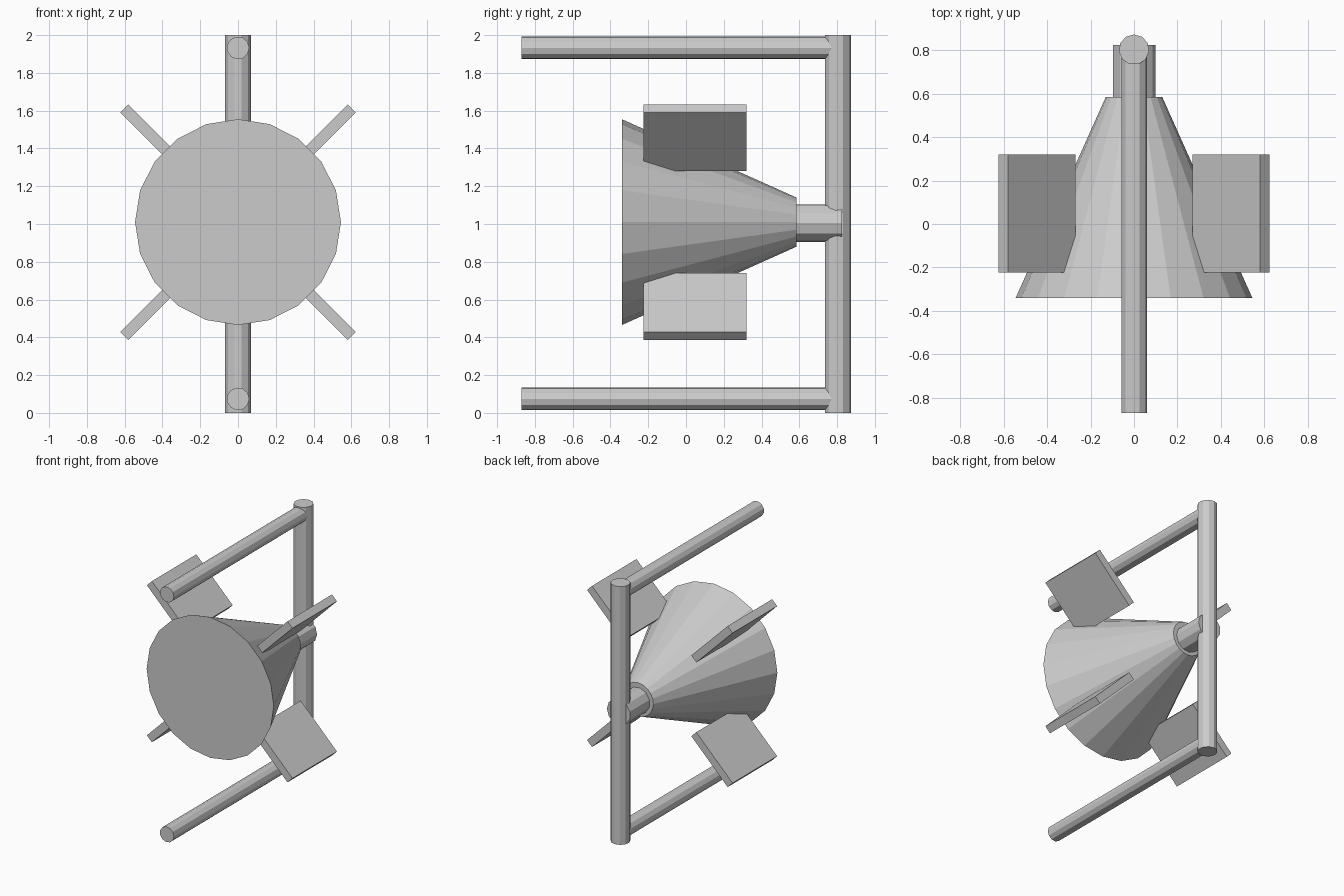
import bpy
from math import pi, cos, sin
from mathutils import Matrix, Vector

if "Cube" in bpy.data.objects:
    bpy.data.objects.remove(bpy.data.objects["Cube"])


def prism(name, sides, r1, r2, start, end, ref):
    """Closed flat-sided cone/cylinder from start to end, with a vertex pointing along ref."""
    a, b, u = Vector(start), Vector(end), Vector(ref)
    v = (b - a).normalized().cross(u)
    verts = []
    for centre, r in ((a, r1), (b, r2)):
        for i in range(sides):
            t = 2 * pi * i / sides
            verts.append(centre + (u * cos(t) + v * sin(t)) * r)
    faces = [(i, (i + 1) % sides, sides + (i + 1) % sides, sides + i) for i in range(sides)]
    faces += [tuple(reversed(range(sides))), tuple(range(sides, 2 * sides))]
    mesh = bpy.data.meshes.new(name)
    mesh.from_pydata(verts, [], faces)
    ob = bpy.data.objects.new(name, mesh)
    bpy.context.collection.objects.link(ob)
    return ob


X, Y, Z = (1, 0, 0), (0, 1, 0), (0, 0, 1)

# Upright pole and the two arms reaching forward
prism("upright_pole", 11, 0.07, 0.07, (0, 0.803, 0), (0, 0.803, 2), Y)
for name, z in (("upper_arm", 1.932), ("lower_arm", 0.074)):
    prism(name, 11, 0.06, 0.06, (0, -0.87, z), (0, 0.8, z), X)

# Cone body and the neck joining it to the pole
prism("cone_body", 20, 0.545, 0.13, (0, -0.34, 1.01), (0, 0.585, 1.01), Z)
prism("neck", 11, 0.1, 0.1, (0, 0.55, 1.005), (0, 0.825, 1.005), X)

# Four diagonal fins around the cone
for i in range(4):
    rot = Matrix.Rotation(pi / 4 + i * pi / 2, 4, 'Y')
    bpy.ops.mesh.primitive_cube_add(size=1)
    fin = bpy.context.object
    fin.name = f"fin_{i + 1}"
    fin.data.transform(
        Matrix.Translation((0, 0.048, 1.01)) @ rot
        @ Matrix.Translation((0.632, 0, 0)) @ Matrix.Diagonal((0.44, 0.545, 0.06, 1)))
